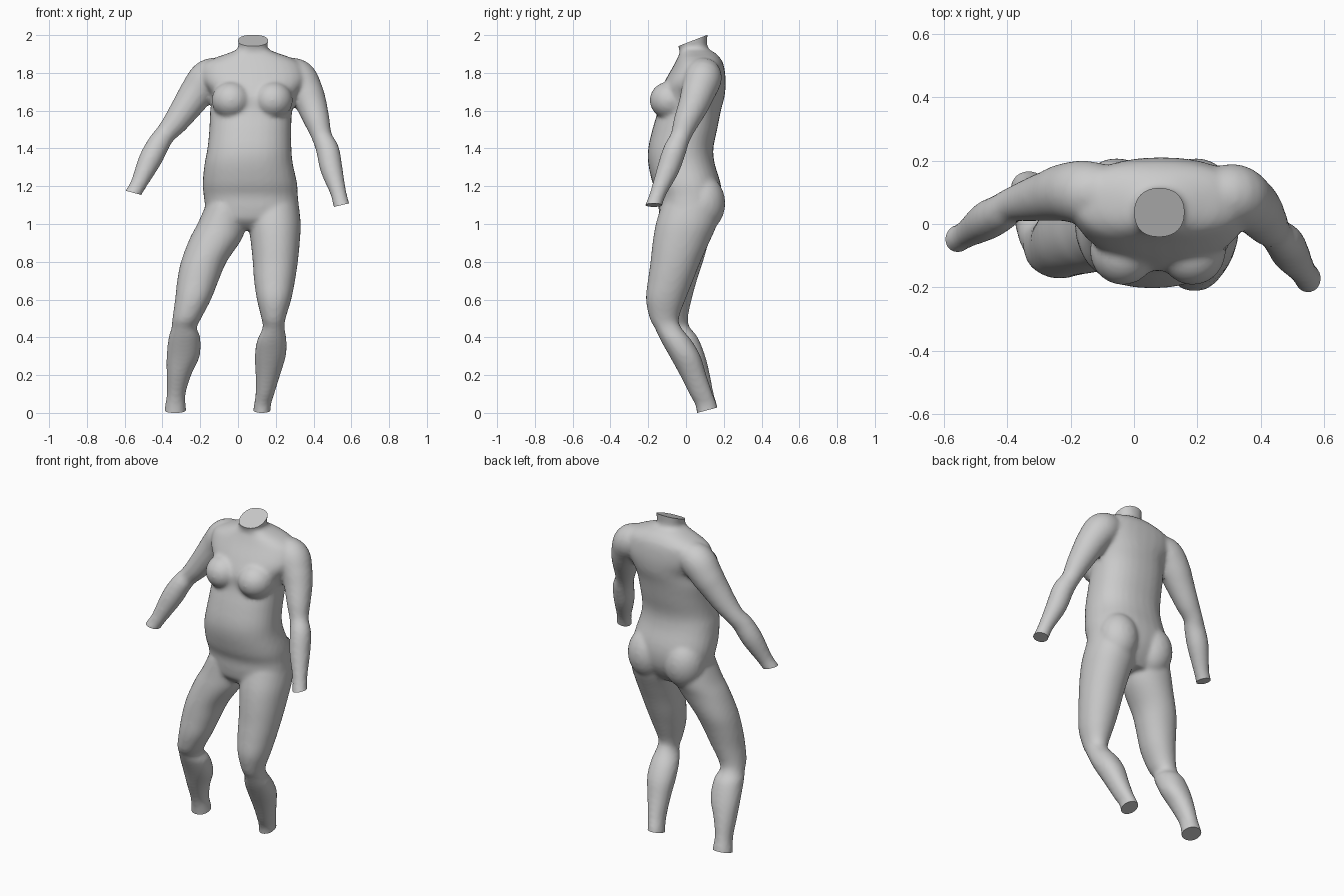
import bpy, bmesh, math
from mathutils import Vector, Matrix

if "Cube" in bpy.data.objects:
    bpy.data.objects.remove(bpy.data.objects["Cube"])

SIDES = 32


def dense(rows, steps=5):
    """Catmull-Rom interpolation between the given section rows."""
    out = []
    for i in range(len(rows) - 1):
        p = [rows[max(i - 1, 0)], rows[i], rows[i + 1], rows[min(i + 2, len(rows) - 1)]]
        for s in range(steps):
            t = s / steps
            out.append([0.5 * (2 * b + (c - a) * t + (2 * a - 5 * b + 4 * c - d) * t * t
                               + (3 * b - a - 3 * c + d) * t ** 3) for a, b, c, d in zip(*p)])
    out.append(list(rows[-1]))
    return out


def skin(bm, rings):
    """Bridge rings of points into a closed tube."""
    rv = [[bm.verts.new(p) for p in r] for r in rings]
    for a, b in zip(rv, rv[1:]):
        for i in range(SIDES):
            j = (i + 1) % SIDES
            bm.faces.new((a[i], a[j], b[j], b[i]))
    bm.faces.new(rv[0][::-1])
    bm.faces.new(rv[-1])


def stack(bm, rows, power=2.0):
    """Level sections given as z, x min, x max, y min, y max."""
    rings = []
    for z, x0, x1, y0, y1 in dense(rows):
        ring = []
        for k in range(SIDES):
            a = 2 * math.pi * k / SIDES
            c, s = math.cos(a), math.sin(a)
            ring.append(((x0 + x1) / 2 + (x1 - x0) / 2 * math.copysign(abs(c) ** (2 / power), c),
                         (y0 + y1) / 2 + (y1 - y0) / 2 * math.copysign(abs(s) ** (2 / power), s), z))
        rings.append(ring)
    skin(bm, rings)


def tube(bm, rows):
    """Round sections along a path given as x, y, z, radius."""
    d = dense(rows)
    pts = [Vector(r[:3]) for r in d]
    rings = []
    for i, r in enumerate(d):
        t = (pts[min(i + 1, len(d) - 1)] - pts[max(i - 1, 0)]).normalized()
        u = t.cross(Vector((0, 1, 0))).normalized()
        v = t.cross(u)
        rings.append([pts[i] + r[3] * (u * math.cos(2 * math.pi * k / SIDES)
                                       + v * math.sin(2 * math.pi * k / SIDES)) for k in range(SIDES)])
    skin(bm, rings)


def ball(bm, loc, size):
    bmesh.ops.create_uvsphere(bm, u_segments=24, v_segments=16, radius=1,
                              matrix=Matrix.Translation(loc) @ Matrix.Diagonal((*size, 1)))


bm = bmesh.new()

# torso and neck
stack(bm, [
    (2.06, -.01, .17, -.06, .12), (1.97, 0, .16, -.05, .112), (1.93, 0, .157, -.037, .118),
    (1.905, -.05, .21, -.035, .155), (1.88, -.12, .28, -.045, .18), (1.84, -.19, .34, -.065, .2),
    (1.76, -.19, .36, -.11, .21), (1.68, -.14, .315, -.145, .205), (1.6, -.148, .288, -.15, .185),
    (1.5, -.152, .282, -.178, .165), (1.4, -.162, .283, -.2, .145), (1.32, -.177, .29, -.2, .152),
    (1.22, -.187, .312, -.178, .182), (1.15, -.182, .317, -.152, .19), (1.08, -.172, .322, -.145, .18),
    (1.02, -.165, .31, -.13, .15), (.97, -.1, .25, -.08, .11)], 2.3)

# chest and seat
for x in (-.035, .185):
    ball(bm, (x, -.085, 1.655), (.105, .108, .1))
for x in (-.055, .195):
    ball(bm, (x, .09, 1.11), (.12, .118, .15))

# legs
stack(bm, [
    (1.1, -.17, .05, -.13, .17), (1.0, -.215, .04, -.14, .155), (.92, -.257, .02, -.15, .125),
    (.8, -.302, -.06, -.16, .09), (.7, -.322, -.103, -.167, .057), (.6, -.333, -.143, -.172, .03),
    (.5, -.347, -.195, -.157, .01), (.45, -.352, -.218, -.13, .022), (.4, -.367, -.2, -.107, .062),
    (.3, -.378, -.203, -.057, .102), (.2, -.378, -.248, -.012, .127), (.1, -.377, -.278, .033, .147),
    (.03, -.387, -.276, .053, .167), (-.07, -.4, -.27, .065, .185)], 2.1)
stack(bm, [
    (1.1, .05, .322, -.13, .185), (1.0, .055, .332, -.16, .165), (.9, .068, .327, -.177, .122),
    (.8, .078, .317, -.188, .077), (.7, .085, .302, -.202, .037), (.6, .1, .282, -.212, -.003),
    (.5, .124, .252, -.192, -.038), (.45, .13, .247, -.166, -.024), (.38, .1, .257, -.132, .032),
    (.3, .089, .253, -.087, .077), (.2, .093, .223, -.032, .108), (.1, .093, .192, .018, .142),
    (.03, .083, .173, .053, .167), (-.07, .075, .175, .065, .185)], 2.1)

# arms
tube(bm, [
    (-.06, .1, 1.8, .08), (-.15, .1, 1.775, .1), (-.215, .1, 1.7, .092), (-.265, .09, 1.63, .081),
    (-.33, .075, 1.54, .067), (-.385, .06, 1.475, .055), (-.42, .035, 1.425, .059),
    (-.465, .01, 1.34, .061), (-.525, -.03, 1.215, .044), (-.553, -.045, 1.165, .043),
    (-.59, -.065, 1.1, .046)])
tube(bm, [
    (.22, .09, 1.8, .08), (.31, .09, 1.775, .1), (.36, .065, 1.7, .091), (.39, .04, 1.63, .081),
    (.42, 0, 1.54, .067), (.445, -.03, 1.46, .054), (.475, -.06, 1.39, .061), (.495, -.095, 1.29, .059),
    (.53, -.145, 1.17, .043), (.548, -.17, 1.1, .043), (.57, -.2, 1.03, .046)])

bmesh.ops.recalc_face_normals(bm, faces=bm.faces)
mesh = bpy.data.meshes.new("body")
bm.to_mesh(mesh)
bm.free()
body = bpy.data.objects.new("body", mesh)
bpy.context.collection.objects.link(body)

# fuse the parts into one soft skin
remesh = body.modifiers.new("fuse", 'REMESH')
remesh.mode = 'VOXEL'
remesh.voxel_size = 0.012
soft = body.modifiers.new("soften", 'SMOOTH')
soft.factor = 0.5
soft.iterations = 6
fused = bpy.data.meshes.new_from_object(body.evaluated_get(bpy.context.evaluated_depsgraph_get()))
body.modifiers.clear()
body.data = fused

# flat cuts at neck, ankles and wrists
bm = bmesh.new()
bm.from_mesh(fused)
cuts = [
    ((.08, .11, 2.0), (0, -.36, .93), lambda c: c.z > 1.8),
    ((0, .06, 0), (0, .26, -.97), lambda c: c.z < .3),
    ((-.553, -.045, 1.165), (-.26, 0, -.97), lambda c: c.x < -.4 and c.z > 1.0),
    ((.548, -.17, 1.1), (.23, 0, -.97), lambda c: c.x > .42 and c.z > .95 and c.z < 1.35)]
for co, no, inside in cuts:
    faces = [f for f in bm.faces if inside(f.calc_center_median())]
    geom = faces + list({e for f in faces for e in f.edges}) + list({v for f in faces for v in f.verts})
    bmesh.ops.bisect_plane(bm, geom=geom, dist=1e-5, plane_co=co, plane_no=no, clear_outer=True)
    bmesh.ops.holes_fill(bm, edges=[e for e in bm.edges if e.is_boundary], sides=0)
bmesh.ops.recalc_face_normals(bm, faces=bm.faces)
bm.to_mesh(fused)
bm.free()

bpy.context.view_layer.objects.active = body
body.select_set(True)
bpy.ops.object.shade_smooth_by_angle(angle=math.radians(40))
